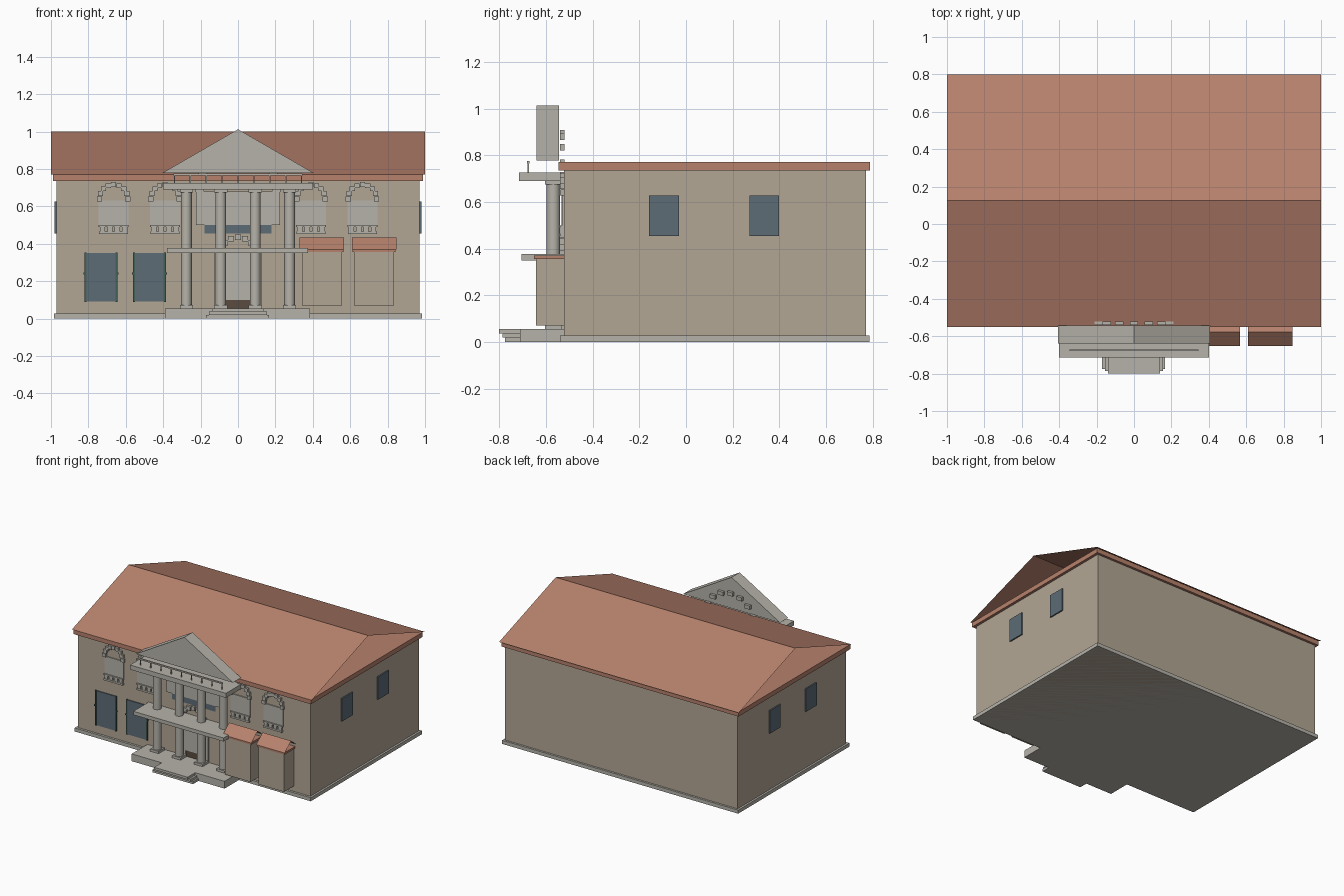
import bpy, bmesh, math

if "Cube" in bpy.data.objects:
    bpy.data.objects.remove(bpy.data.objects["Cube"])


def material(name, rgb):
    m = bpy.data.materials.new(name)
    m.diffuse_color = (*rgb, 1)
    m.use_nodes = True
    m.node_tree.nodes["Principled BSDF"].inputs["Base Color"].default_value = m.diffuse_color
    return m


WALL = material("wall_stone", (0.45, 0.38, 0.30))
TRIM = material("trim_stone", (0.47, 0.45, 0.40))
TILE = material("roof_tile", (0.47, 0.22, 0.15))
GLASS = material("glass", (0.11, 0.15, 0.18))
WOOD = material("door_wood", (0.10, 0.07, 0.05))
GREEN = material("window_frame", (0.06, 0.12, 0.10))


def finish(name, bm, mat):
    mesh = bpy.data.meshes.new(name)
    bm.to_mesh(mesh)
    bm.free()
    ob = bpy.data.objects.new(name, mesh)
    bpy.context.collection.objects.link(ob)
    mesh.materials.append(mat)
    return ob


def add_box(bm, x, y, z):
    v = bmesh.ops.create_cube(bm, size=1)["verts"]
    for p in v:
        p.co = [lo + (c + 0.5) * (hi - lo) for c, (lo, hi) in zip(p.co, (x, y, z))]


def boxes(name, mat, *items):
    bm = bmesh.new()
    for it in items:
        add_box(bm, *it)
    return finish(name, bm, mat)


def sheet_roof(name, x, y, z0, z1):
    """Open-ended gable made of two thin slopes, ridge along x."""
    bm = bmesh.new()
    rows = [[bm.verts.new((px, py, pz)) for px in x]
            for py, pz in ((y[0], z0), (sum(y) / 2, z1), (y[1], z0))]
    for a, b in zip(rows, rows[1:]):
        bm.faces.new((a[0], a[1], b[1], b[0]))
    return finish(name, bm, TILE)


def arch(name, cx, cz, r, w, h, n=9):
    """Half ring of upright stone blocks."""
    items = []
    for i in range(n):
        a = math.pi * i / (n - 1)
        x, z = cx + r * math.cos(a), cz + r * math.sin(a)
        items.append(((x - w / 2, x + w / 2), (-0.54, -0.52), (z - h / 2, z + h / 2)))
    return boxes(name, TRIM, *items)


# Main block, plinth and roof
boxes("main_walls", WALL, ((-0.97, 0.97), (-0.523, 0.77), (0.0, 0.74)))
boxes("plinth", TRIM, ((-0.985, 0.985), (-0.54, 0.785), (0, 0.027)))
boxes("roof_fascia", TILE, ((-0.99, 0.99), (-0.545, 0.788), (0.735, 0.77)))
sheet_roof("main_roof", (-1, 1), (-0.55, 0.80), 0.77, 1.0)

# Porch floor, steps, balcony and entablature
boxes("porch_floor", TRIM, ((-0.39, 0.385), (-0.71, -0.52), (0, 0.055)))
boxes("steps", TRIM,
      ((-0.17, 0.167), (-0.775, -0.70), (0.0, 0.019)),
      ((-0.155, 0.155), (-0.785, -0.71), (0.019, 0.037)),
      ((-0.14, 0.14), (-0.80, -0.71), (0.037, 0.055)))
boxes("balcony_slab", TRIM, ((-0.38, 0.374), (-0.705, -0.523), (0.35, 0.377)))
boxes("entablature", TRIM, ((-0.40, 0.40), (-0.715, -0.52), (0.69, 0.725)))

# Columns with square bases and capitals
for i, x in enumerate((-0.276, -0.092, 0.092, 0.276)):
    bpy.ops.mesh.primitive_cylinder_add(vertices=24, radius=0.029, depth=0.62,
                                        location=(x, -0.568, 0.375))
    col = bpy.context.object
    col.name = f"column_{i + 1}"
    col.data.materials.append(TRIM)
    bpy.ops.object.shade_smooth_by_angle()
    s = ((x - 0.035, x + 0.035), (-0.603, -0.533))
    boxes(f"column_base_and_capital_{i + 1}", TRIM, (*s, (0.055, 0.073)), (*s, (0.675, 0.69)))

# Roof-top railing
rail = [((-0.345, 0.345), (-0.68, -0.67), (0.765, 0.775))]
for i in range(9):
    x = -0.34 + 0.085 * i
    rail.append(((x - 0.003, x + 0.003), (-0.678, -0.672), (0.725, 0.765)))
boxes("porch_railing", TRIM, *rail)

# Pediment
bm = bmesh.new()
front = [bm.verts.new((x, -0.64, z)) for x, z in ((-0.405, 0.778), (0.405, 0.778), (0, 1.012))]
cap = bm.faces.new(front)
ext = bmesh.ops.extrude_face_region(bm, geom=[cap], use_keep_orig=True)["geom"]
bmesh.ops.translate(bm, vec=(0, 0.097, 0), verts=[g for g in ext if isinstance(g, bmesh.types.BMVert)])
bmesh.ops.recalc_face_normals(bm, faces=bm.faces)
finish("pediment", bm, TRIM)

# Upper arched windows with small balustrades
for i, x in enumerate((-0.665, -0.39, 0.39, 0.665)):
    boxes(f"upper_window_{i + 1}", TRIM, ((x - 0.08, x + 0.08), (-0.53, -0.52), (0.50, 0.63)))
    arch(f"upper_window_arch_{i + 1}", x, 0.64, 0.076, 0.028, 0.026)
    parts = [((x - 0.08, x + 0.08), (-0.54, -0.52), (0.49, 0.50)),
             ((x - 0.078, x + 0.078), (-0.54, -0.52), (0.452, 0.465))]
    for k in range(4):
        bx = x - 0.06 + 0.04 * k
        parts.append(((bx - 0.014, bx + 0.014), (-0.537, -0.52), (0.465, 0.49)))
    boxes(f"upper_window_balustrade_{i + 1}", TRIM, *parts)

# Central upper window
boxes("central_window_glass", GLASS, ((-0.18, 0.18), (-0.527, -0.52), (0.455, 0.68)))
boxes("central_window_panel", TRIM, ((-0.225, 0.225), (-0.533, -0.52), (0.50, 0.68)))
arch("central_window_arch", 0, 0.69, 0.205, 0.045, 0.028)

# Entrance door
boxes("door_surround", TRIM,
      ((-0.125, -0.065), (-0.535, -0.52), (0.055, 0.35)),
      ((0.065, 0.125), (-0.535, -0.52), (0.055, 0.35)),
      ((-0.065, 0.065), (-0.53, -0.52), (0.10, 0.31)),
      ((-0.065, 0.065), (-0.533, -0.52), (0.31, 0.35)))
boxes("door", WOOD, ((-0.065, 0.065), (-0.528, -0.52), (0.055, 0.10)))
arch("door_arch", 0, 0.335, 0.10, 0.032, 0.03)

# Ground-floor windows on the left
for i, x in enumerate((-0.733, -0.473)):
    boxes(f"ground_window_{i + 1}", GLASS, ((x - 0.085, x + 0.085), (-0.53, -0.52), (0.09, 0.35)))
    boxes(f"ground_window_frame_{i + 1}", GREEN,
          *[((x + s * 0.083 - 0.005, x + s * 0.083 + 0.005), (-0.533, -0.52), (0.088, 0.352))
            for s in (-1, 1)],
          *[((x + s * 0.088 - 0.005, x + s * 0.088 + 0.005), (-0.536, -0.52), (0.235, 0.245))
            for s in (-1, 1)])

# Projecting bays on the right with little roofs
for i, x in enumerate((0.449, 0.728)):
    boxes(f"bay_{i + 1}", WALL, ((x - 0.107, x + 0.107), (-0.643, -0.52), (0.07, 0.355)))
    boxes(f"bay_fascia_{i + 1}", TILE, ((x - 0.115, x + 0.115), (-0.65, -0.50), (0.355, 0.37)))
    sheet_roof(f"bay_roof_{i + 1}", (x - 0.119, x + 0.119), (-0.653, -0.50), 0.37, 0.433)

# Side windows, both ends
for s, side in ((1, "right"), (-1, "left")):
    xs = sorted((s * 0.96, s * 0.98))
    for i, y in enumerate((-0.095, 0.335)):
        boxes(f"{side}_window_{i + 1}", GLASS, (xs, (y - 0.064, y + 0.064), (0.455, 0.627)))
